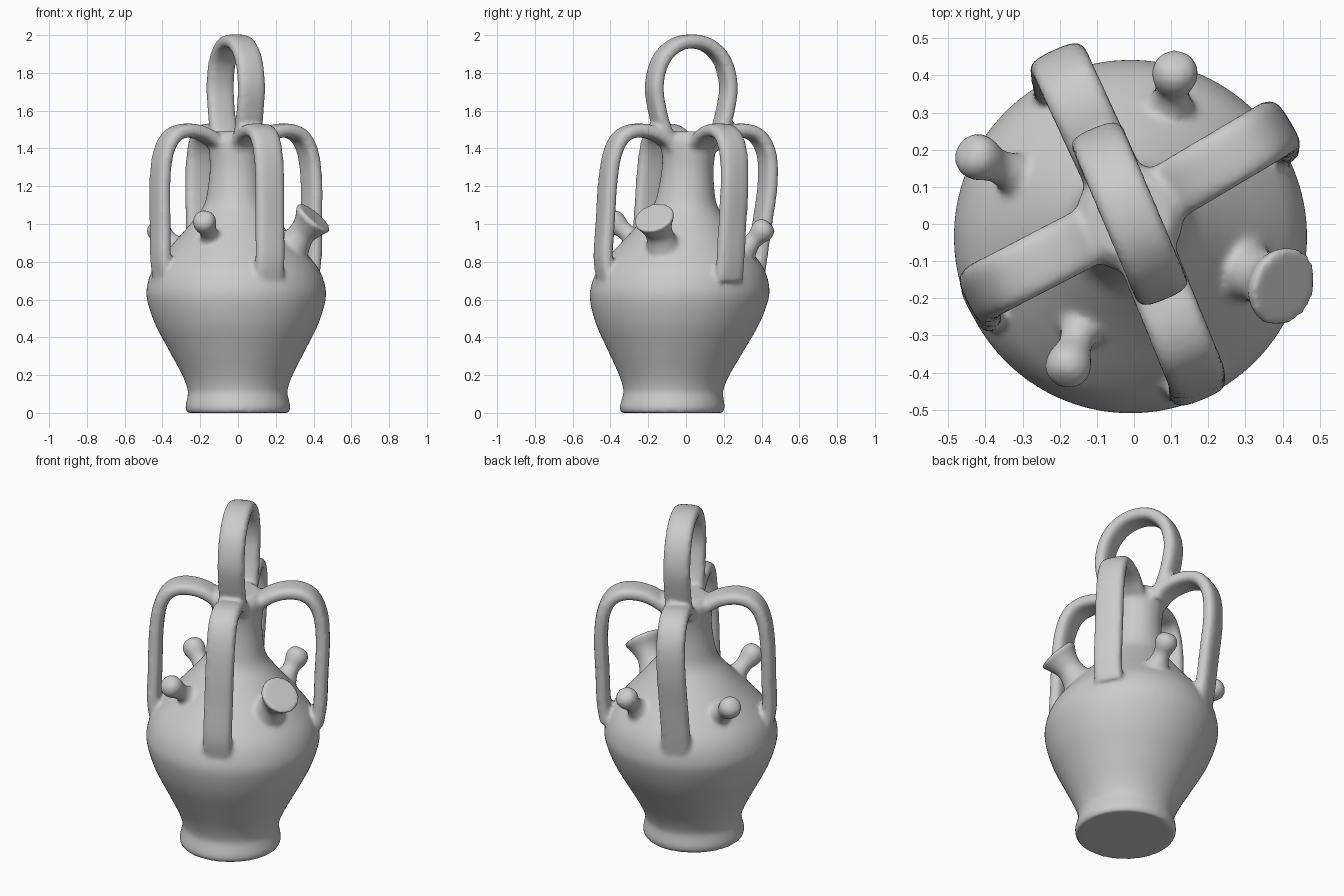
import bpy, bmesh, math
from mathutils import Vector

if "Cube" in bpy.data.objects:
    bpy.data.objects.remove(bpy.data.objects["Cube"])

bm = bmesh.new()


def skin(rings):
    """Join equal rings of points into a closed tube with end caps."""
    vs = [[bm.verts.new(p) for p in r] for r in rings]
    n = len(vs[0])
    for a, b in zip(vs, vs[1:]):
        for i in range(n):
            j = (i + 1) % n
            bm.faces.new((a[i], a[j], b[j], b[i]))
    bm.faces.new(vs[0][::-1])
    bm.faces.new(vs[-1])


def spline(pts, steps=6):
    """Catmull-Rom through tuples of any length."""
    p = [pts[0]] + list(pts) + [pts[-1]]
    out = []
    for k in range(1, len(p) - 2):
        for s in range(steps):
            t = s / steps
            out.append(tuple(0.5 * (2 * b + (c - a) * t + (2 * a - 5 * b + 4 * c - d) * t * t
                                    + (3 * b - a - 3 * c + d) * t ** 3)
                             for a, b, c, d in zip(*p[k - 1:k + 3])))
    out.append(tuple(pts[-1]))
    return out


def sweep(pts, side, power, n=32):
    """Points are (x, y, z, half width, half thickness); width runs along side."""
    pts = spline(pts)
    pos = [Vector(p[:3]) for p in pts]
    rings = []
    for i, p in enumerate(pts):
        tan = (pos[min(i + 1, len(pos) - 1)] - pos[max(i - 1, 0)]).normalized()
        s = (side - tan * side.dot(tan)).normalized()
        nrm = tan.cross(s)
        ring = []
        for k in range(n):
            a = 2 * math.pi * k / n
            c, d = math.cos(a), math.sin(a)
            u = math.copysign(abs(c) ** (2 / power), c) * p[3]
            v = math.copysign(abs(d) ** (2 / power), d) * p[4]
            ring.append(pos[i] + s * u + nrm * v)
        rings.append(ring)
    skin(rings)


# Body: turned profile on a slightly leaning axis
profile = [(0.27, 0.0), (0.278, 0.03), (0.268, 0.08), (0.264, 0.12), (0.292, 0.2), (0.36, 0.33),
           (0.432, 0.47), (0.473, 0.6), (0.47, 0.68), (0.44, 0.76), (0.38, 0.84), (0.31, 0.92),
           (0.225, 1.02), (0.168, 1.1), (0.146, 1.2), (0.137, 1.3), (0.143, 1.4), (0.142, 1.45),
           (0.11, 1.49)]
skin([[(-0.015 * min(z, 0.8) + r * math.cos(a), -0.075 + 0.065 * z + r * math.sin(a), z)
       for a in (2 * math.pi * k / 72 for k in range(72))] for r, z in spline(profile, 4)])

# Four side handles: (top bend x, y), (foot x, y)
neck = Vector((-0.01, 0.025))
arch = [(0.2, 1.41), (0.42, 1.475), (0.66, 1.495), (0.85, 1.46), (0.96, 1.36), (1.0, 1.2),
        (1.0, 1.0), (1.0, 0.82), (0.96, 0.7)]
for top, foot in [((-0.205, 0.445), (-0.195, 0.375)), ((0.39, 0.262), (0.385, 0.235)),
                  ((-0.415, -0.185), (-0.41, -0.215)), ((0.168, -0.41), (0.17, -0.44))]:
    top, foot = Vector(top), Vector(foot)
    d = (top - neck).normalized()
    pts = []
    for t, z in arch:
        end = top.lerp(foot, max(0, min(1, (1.3 - z) / 0.5)))
        q = neck.lerp(end, t)
        pts.append((q.x, q.y, z, 0.08, 0.037))
    sweep(pts, Vector((-d.y, d.x, 0)), 3.2)

# Carrying loop on top
d = Vector((0.39, -0.92)).normalized()
half = [(0.12, 1.4), (0.165, 1.5), (0.195, 1.6), (0.213, 1.73), (0.18, 1.86), (0.1, 1.942)]
loop = half + [(0, 1.967)] + [(-u, z) for u, z in reversed(half)]
sweep([(-0.012 + d.x * u, 0.028 + d.y * u, z, 0.075, 0.037) for u, z in loop],
      Vector((-d.y, d.x, 0)), 3.2)

# Wide filling spout
sweep([(x, y, z, r, r) for x, y, z, r in
       [(0.24, -0.10, 0.80, 0.15), (0.285, -0.12, 0.87, 0.098), (0.335, -0.14, 0.945, 0.072),
        (0.375, -0.157, 0.995, 0.088), (0.398, -0.167, 1.026, 0.11), (0.408, -0.171, 1.038, 0.108)]],
      Vector((0, 1, 0)), 2)

# Three small knobs: (base), (tip)
for base, tip in [((-0.13, -0.24, 0.89), (-0.177, -0.38, 1.01)),
                  ((-0.29, 0.12, 0.85), (-0.42, 0.18, 0.965)),
                  ((0.095, 0.30, 0.85), (0.11, 0.405, 0.965))]:
    base, tip = Vector(base), Vector(tip)
    ax = (tip - base).normalized()
    pts = [(base - ax * 0.05, 0.1), (base, 0.075), (base.lerp(tip, 0.55), 0.046),
           (tip - ax * 0.02, 0.06), (tip + ax * 0.015, 0.062), (tip + ax * 0.045, 0.045),
           (tip + ax * 0.055, 0.02)]
    sweep([(*p, r, r) for p, r in pts], Vector((-ax.y, ax.x, 0)), 2)

# Fuse the clay parts and soften the joints
bmesh.ops.recalc_face_normals(bm, faces=bm.faces)
mesh = bpy.data.meshes.new("water_jug")
bm.to_mesh(mesh)
bm.free()
jug = bpy.data.objects.new("water_jug", mesh)
bpy.context.collection.objects.link(jug)
fuse = jug.modifiers.new("fuse", 'REMESH')
fuse.mode = 'VOXEL'
fuse.voxel_size = 0.012
fuse.use_smooth_shade = True
soft = jug.modifiers.new("soften", 'SMOOTH')
soft.factor = 0.5
soft.iterations = 8
